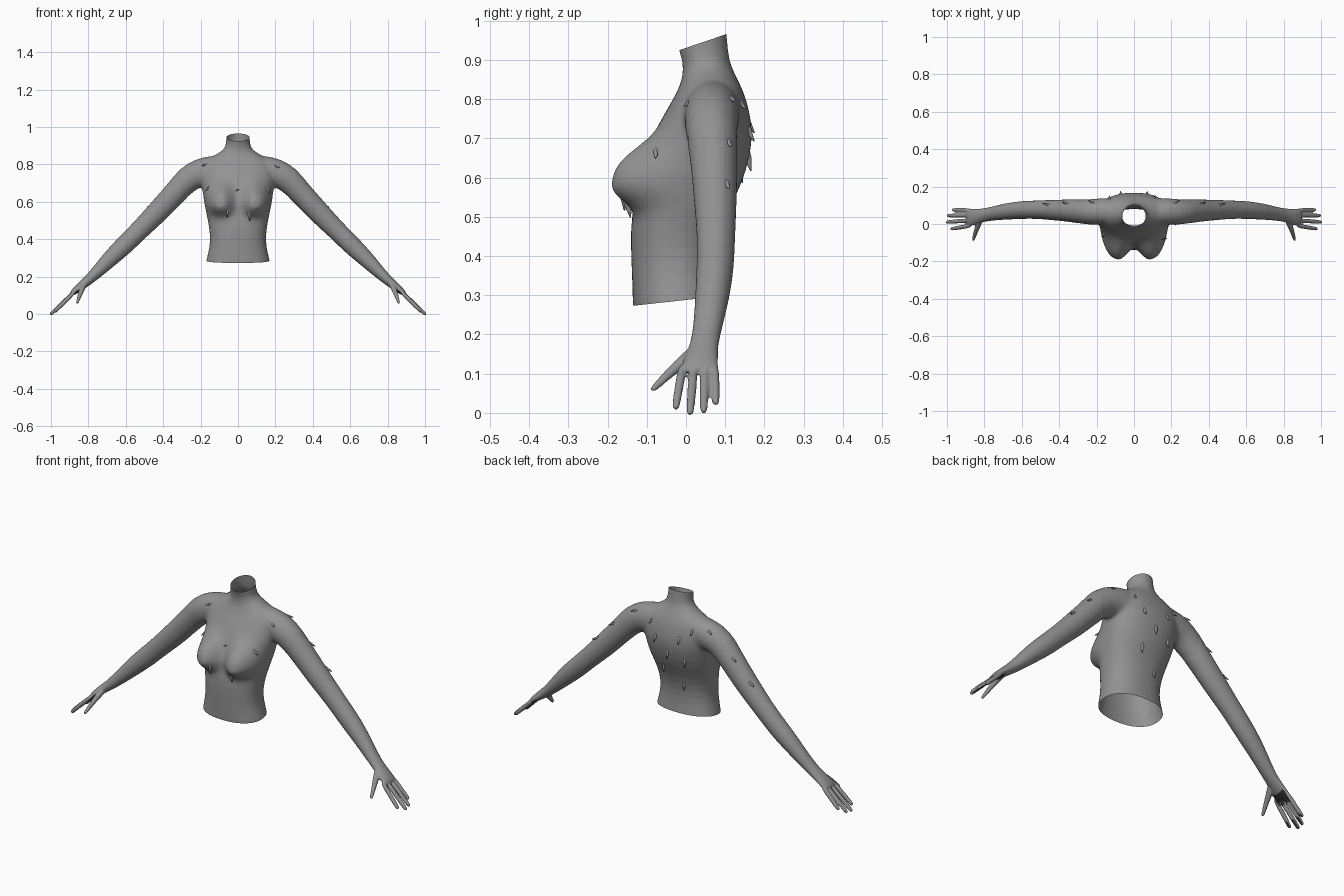
import bpy, bmesh
from math import cos, sin, pi, exp
from mathutils import Vector
from mathutils.bvhtree import BVHTree

cube = bpy.data.objects.get("Cube")
if cube:
    bpy.data.objects.remove(cube, do_unlink=True)

Y = Vector((0, 1, 0))


def material(name, color):
    mat = bpy.data.materials.new(name)
    mat.use_nodes = True
    mat.diffuse_color = color
    bsdf = next(n for n in mat.node_tree.nodes if n.type == 'BSDF_PRINCIPLED')
    bsdf.inputs["Base Color"].default_value = color
    bsdf.inputs["Roughness"].default_value = 0.6
    return mat


def loft(bm, rings, sides):
    """Skin closed rings, each given as centre, two half axes and roundness power."""
    loops = []
    for c, a, b, power in rings:
        loop = []
        for i in range(sides):
            u, v = cos(2 * pi * i / sides), sin(2 * pi * i / sides)
            u = abs(u) ** power * (1 if u > 0 else -1)
            v = abs(v) ** power * (1 if v > 0 else -1)
            loop.append(bm.verts.new(c + a * u + b * v))
        loops.append(loop)
    for p, q in zip(loops, loops[1:]):
        for i in range(sides):
            j = (i + 1) % sides
            bm.faces.new((p[i], p[j], q[j], q[i]))
    bm.faces.new(loops[0][::-1])
    bm.faces.new(loops[-1])


def limb(bm, points, side, sides=16):
    """Tube through points of x, y, z, depth radius and thickness radius."""
    centres = [Vector((side * p[0], p[1], p[2])) for p in points]
    rings = []
    for i, c in enumerate(centres):
        t = (centres[min(i + 1, len(centres) - 1)] - centres[max(i - 1, 0)]).normalized()
        a = (Y - t * Y.dot(t)).normalized()
        rings.append((c, a * points[i][3], t.cross(a) * points[i][4], 1))
    loft(bm, rings, sides)


def make_object(name, bm, mats):
    bmesh.ops.recalc_face_normals(bm, faces=bm.faces)
    for f in bm.faces:
        f.smooth = True
    mesh = bpy.data.meshes.new(name)
    bm.to_mesh(mesh)
    obj = bpy.data.objects.new(name, mesh)
    bpy.context.collection.objects.link(obj)
    for m in mats:
        mesh.materials.append(m)
    return obj


skin = material("grey skin", (0.29, 0.29, 0.29, 1))
dark = material("dark palm", (0.03, 0.03, 0.03, 1))

# Torso and neck: height, half width, front y, back y
TORSO = [
    (.20, .185, -.135, .095), (.29, .170, -.136, .088), (.35, .153, -.138, .080),
    (.42, .148, -.141, .080), (.50, .161, -.141, .100), (.58, .177, -.122, .142),
    (.66, .192, -.105, .166), (.72, .200, -.080, .171), (.78, .195, -.045, .160),
    (.82, .175, -.022, .147), (.85, .125, -.010, .132), (.875, .082, -.008, .120),
    (.90, .064, -.010, .110), (.95, .062, -.025, .104), (1.02, .063, -.037, .102),
]
bm = bmesh.new()
loft(bm, [(Vector((0, (f + b) / 2, z)), Vector((w, 0, 0)), Vector((0, (b - f) / 2, 0)),
           1 if z > .84 else .88) for z, w, f, b in TORSO], 32)

# Arms down to the knuckles
ARM = [
    (.05, .066, .772, .065, .078), (.13, .067, .768, .075, .083), (.20, .066, .757, .072, .080),
    (.25, .064, .735, .070, .075), (.30, .068, .687, .064, .067), (.36, .072, .622, .060, .062),
    (.43, .075, .545, .056, .061), (.53, .077, .445, .049, .052), (.60, .075, .375, .049, .053),
    (.68, .068, .300, .045, .046), (.76, .055, .218, .037, .033), (.81, .046, .172, .036, .026),
    (.85, .040, .142, .043, .022), (.882, .034, .115, .049, .016), (.893, .034, .104, .045, .011),
]
THUMB = [(.818, .032, .165, .018, .016), (.832, .000, .138, .018, .016),
         (.846, -.042, .102, .013, .012), (.857, -.076, .068, .010, .009),
         (.861, -.090, .055, .007, .007)]
# Knuckle y, then fingertip position
FINGERS = [(-.008, .982, -.027, .010), (.020, 1.005, .010, -.004),
           (.048, 1.000, .045, .001), (.073, .972, .076, .021)]

for side in (-1, 1):
    limb(bm, ARM, side)
    limb(bm, THUMB, side, 12)
    for ky, tx, ty, tz in FINGERS:
        base, tip = Vector((.868, ky, .125)), Vector((tx, ty, tz))
        path = [(*base.lerp(tip, t), r, r) for t, r in
                ((0, .011), (.35, .0122), (.65, .0115), (.93, .0105), (1, .008))]
        limb(bm, path, side, 12)

# Fuse everything into a single smooth surface
draft = make_object("body_draft", bm, [])
bm.free()
sub = draft.modifiers.new("round", 'SUBSURF')
sub.levels = 1
fuse = draft.modifiers.new("fuse", 'REMESH')
fuse.mode = 'VOXEL'
fuse.voxel_size = 0.0045
soft = draft.modifiers.new("soften", 'SMOOTH')
soft.factor = 0.5
soft.iterations = 5
bpy.context.view_layer.update()
body = bmesh.new()
body.from_object(draft, bpy.context.evaluated_depsgraph_get())
bpy.data.objects.remove(draft, do_unlink=True)

# Blend the shoulders into the chest and back
shoulders = [v for v in body.verts if abs(v.co.x) < .3 and .62 < v.co.z < .91]
for _ in range(40):
    bmesh.ops.smooth_vert(body, verts=shoulders, factor=0.5,
                          use_axis_x=True, use_axis_y=True, use_axis_z=True)

# Swell the bust out of the chest
for v in body.verts:
    front = min(max((.03 - v.co.y) / .08, 0), 1)
    if front and .4 < v.co.z < .9 and abs(v.co.x) < .25:
        push = Vector()
        for side in (-1, 1):
            dx, dz = side * v.co.x - .085, v.co.z - .595
            q = (dx / (.085 if dx > 0 else .062)) ** 2 + (dz / (.092 if dz > 0 else .064)) ** 2
            push += Vector((side * .15, -1, 0)) * exp(-q ** 1.4)
        v.co += push * front * .078


def open_end(bm, co, normal, keep):
    faces = [f for f in bm.faces if keep(f.calc_center_median())]
    edges = {e for f in faces for e in f.edges}
    verts = {v for f in faces for v in f.verts}
    bmesh.ops.bisect_plane(bm, geom=faces + list(edges) + list(verts), dist=1e-6,
                           plane_co=co, plane_no=normal, clear_outer=True)


# Open neck and waist
open_end(body, (0, -.025, .922), (0, -.34, 1), lambda c: c.z > .88)
open_end(body, (0, -.135, .273), (0, .11, -1), lambda c: c.z < .4 and abs(c.x) < .25)

# Dark palms and finger pads
body.normal_update()
for f in body.faces:
    c = f.calc_center_median()
    inward = Vector((-1 if c.x > 0 else 1, 0, -1)).normalized()
    palm = .848 < abs(c.x) < .9 and -.005 < c.y < .075
    pad = abs(c.x) > .94 and c.z < .03
    if (palm or pad) and f.normal.dot(inward) > .5:
        f.material_index = 1

tree = BVHTree.FromBMesh(body)
make_object("body", body, [skin, dark])
body.free()

# Small hooked thorns growing from the skin
spikes = bmesh.new()


def thorn(origin, direction, size):
    p, n, _, _ = tree.ray_cast(Vector(origin), Vector(direction))
    if p is None:
        return
    down = Vector((0, 0, -1))
    if n.z > .4:
        down = Vector((1 if p.x > 0 else -1, 0, -.8))
    down = (down - n * down.dot(n)).normalized()
    across = n.cross(down)
    rings = [(p + down * size * t + n * size * h, across * size * w, n * size * w, 1)
             for t, h, w in ((-.6, -.2, .06), (-.1, -.04, .17), (.35, .1, .15), (.7, .3, .04))]
    loft(spikes, rings, 8)


CHEST = [(-.175, .80, .03), (.205, .79, .03), (-.16, .675, .03), (0, .665, .022),
         (.155, .665, .035), (-.055, .55, .045), (.06, .535, .05)]
BACK = [(.07, .72, .04), (-.07, .74, .04), (0, .65, .045), (-.09, .62, .045),
        (.05, .55, .045), (-.05, .46, .04), (.11, .79, .03), (-.13, .79, .035)]
SHOULDER = [(.22, .115, .035), (.36, .11, .035), (.46, .105, .04)]
for x, z, size in CHEST:
    thorn((x, -1, z), (0, 1, 0), size)
for x, z, size in BACK:
    thorn((x, 1, z), (0, -1, 0), size)
for side in (-1, 1):
    for x, y, size in SHOULDER:
        thorn((side * x, y, 2), (0, 0, -1), size)
make_object("skin_thorns", spikes, [skin])
spikes.free()
